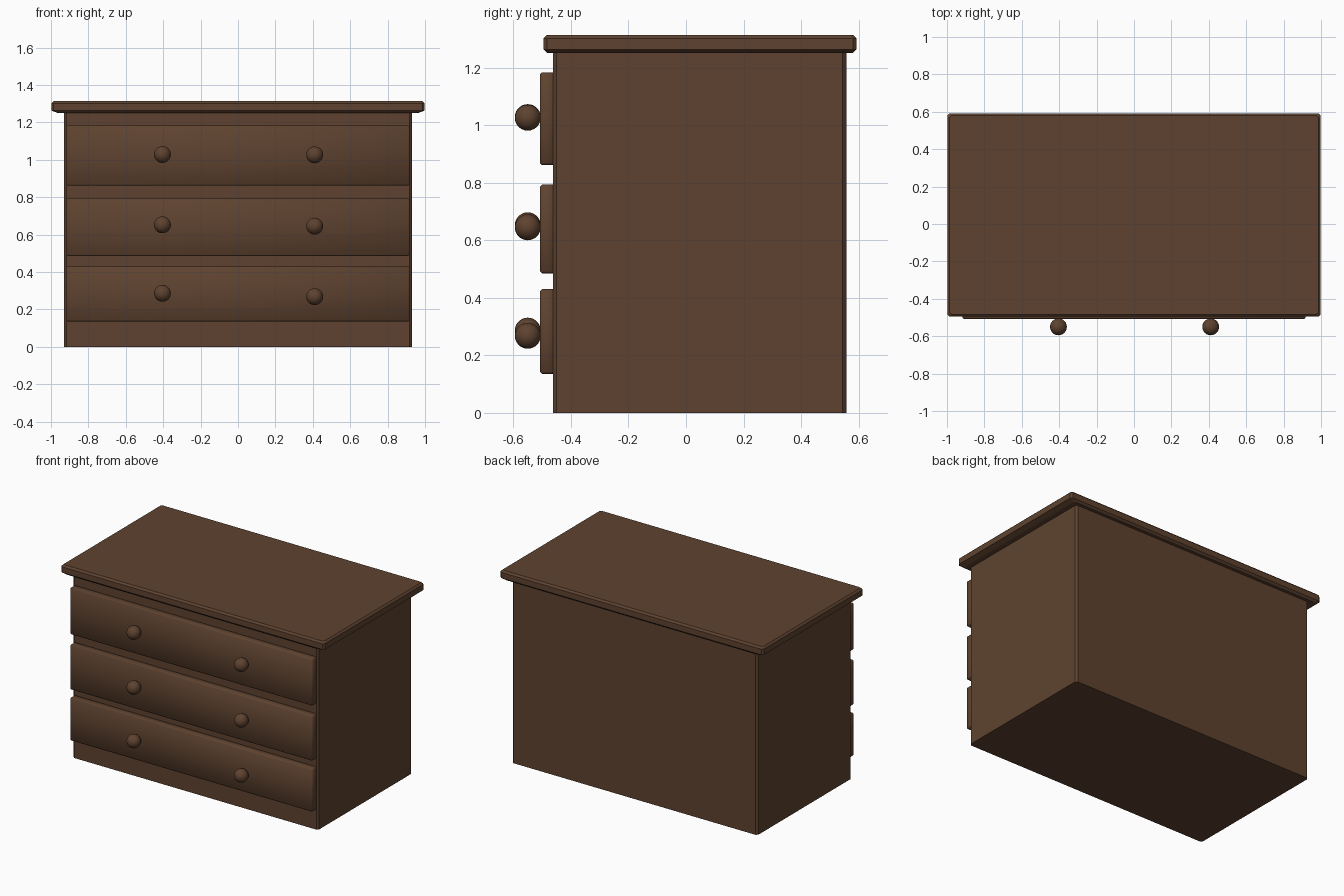
import bpy, bmesh

if "Cube" in bpy.data.objects:
    bpy.data.objects.remove(bpy.data.objects["Cube"])

wood = bpy.data.materials.new("dark brown wood")
wood.diffuse_color = (0.112, 0.055, 0.029, 1)
wood.use_nodes = True
wood.node_tree.nodes["Principled BSDF"].inputs["Base Color"].default_value = wood.diffuse_color


def finish(bm, name, smooth=False):
    bmesh.ops.recalc_face_normals(bm, faces=bm.faces)
    for f in bm.faces:
        f.smooth = smooth
    me = bpy.data.meshes.new(name)
    bm.to_mesh(me)
    bm.free()
    me.materials.append(wood)
    ob = bpy.data.objects.new(name, me)
    bpy.context.collection.objects.link(ob)
    return ob


def box(name, lo, hi, bevel, pick, smooth=False):
    """Box between two corners; edges chosen by pick(edge) are chamfered."""
    bm = bmesh.new()
    bmesh.ops.create_cube(bm, size=1)
    for v in bm.verts:
        v.co = [l + (c + 0.5) * (h - l) for l, h, c in zip(lo, hi, v.co)]
    edges = [e for e in bm.edges if pick(e)]
    bmesh.ops.bevel(bm, geom=edges, offset=bevel, segments=1, profile=0.5, affect='EDGES')
    return finish(bm, name, smooth)


def vertical(e):
    return abs(e.verts[0].co.z - e.verts[1].co.z) > 0.1


# cabinet body with chamfered corner posts
box("cabinet_body", (-0.93, -0.463, 0), (0.93, 0.557, 1.255), 0.013, vertical)

# overhanging top: stacked rings (z, inset x, inset y) with clipped corners
bm = bmesh.new()
rings = []
c = 0.012
for z, ix, iy in [(1.25, 0.035, 0.014), (1.263, 0, 0), (1.302, 0, 0), (1.314, 0.012, 0.012)]:
    x, y0, y1 = 0.998 - ix, -0.495 + iy, 0.592 - iy
    pts = [(-x + c, y0), (x - c, y0), (x, y0 + c), (x, y1 - c),
           (x - c, y1), (-x + c, y1), (-x, y1 - c), (-x, y0 + c)]
    rings.append([bm.verts.new((px, py, z)) for px, py in pts])
for a, b in zip(rings, rings[1:]):
    for i in range(8):
        j = (i + 1) % 8
        bm.faces.new((a[i], a[j], b[j], b[i]))
bm.faces.new(rings[0])
bm.faces.new(rings[-1])
finish(bm, "top_board")

# drawer fronts and their round knobs
drawers = [("bottom", 0.136, 0.43, 0.286, 0.268),
           ("middle", 0.485, 0.793, 0.652, 0.645),
           ("top", 0.862, 1.183, 1.028, 1.026)]
for label, z0, z1, zl, zr in drawers:
    box(label + "_drawer", (-0.918, -0.508, z0), (0.918, -0.455, z1), 0.007,
        lambda e: True, True)
    for side, x, z in [("left", -0.404, zl), ("right", 0.41, zr)]:
        bm = bmesh.new()
        bmesh.ops.create_uvsphere(bm, u_segments=24, v_segments=14, radius=0.045)
        bmesh.ops.translate(bm, verts=bm.verts, vec=(x, -0.55, z))
        finish(bm, label + "_" + side + "_knob", True)
